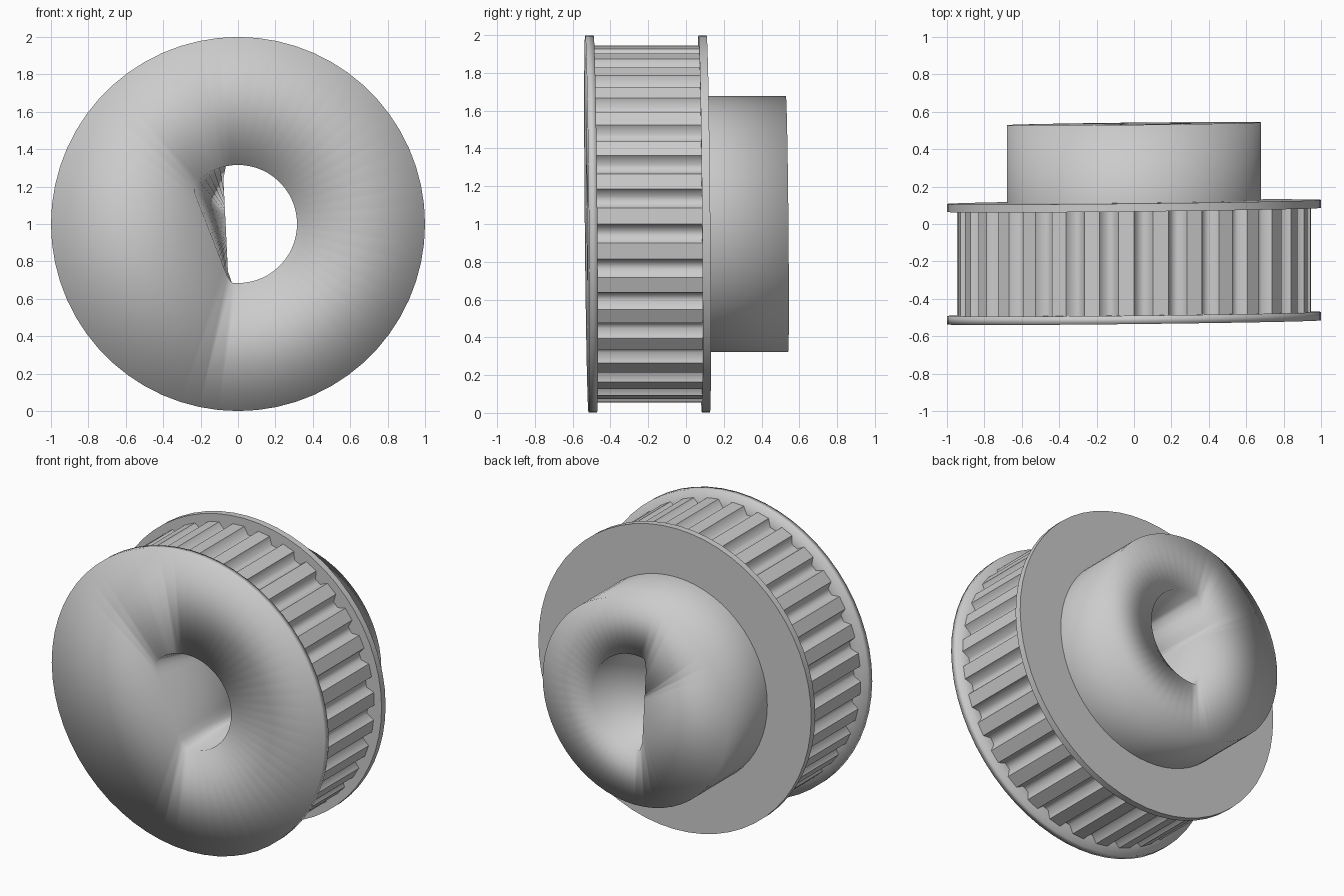
import bpy, bmesh, math
from math import cos, sin, tau

cube = bpy.data.objects.get("Cube")
if cube:
    bpy.data.objects.remove(cube, do_unlink=True)

# One plain metal for the whole pulley
metal = bpy.data.materials.new("grey metal")
metal.use_nodes = True
GREY = (0.6, 0.6, 0.6, 1)
metal.diffuse_color = GREY
metal.node_tree.nodes["Principled BSDF"].inputs["Base Color"].default_value = GREY


def circle(radius):
    return lambda t: radius


def flat_bore(radius, flat_distance, flat_angle):
    """Round bore cut off by one flat wall."""
    def r(t):
        c = cos(t - flat_angle)
        return min(radius, flat_distance / c) if c > 0.01 else radius
    return r


def loft(name, sections, angles, closed=False):
    """Skin rings of (radius function, y) about the axle; the axle leans a little."""
    bm = bmesh.new()
    rings = []
    for radius, y in sections:
        ring = []
        for t in angles:
            x, z = radius(t) * cos(t), radius(t) * sin(t)
            ring.append(bm.verts.new((x, y + 0.011 * x - 0.009 * z, z + 1)))
        rings.append(ring)
    pairs = list(zip(rings, rings[1:]))
    if closed:
        pairs.append((rings[-1], rings[0]))
    n = len(angles)
    for a, b in pairs:
        for i in range(n):
            j = (i + 1) % n
            bm.faces.new((a[i], a[j], b[j], b[i]))
    bmesh.ops.recalc_face_normals(bm, faces=bm.faces)
    mesh = bpy.data.meshes.new(name)
    bm.to_mesh(mesh)
    bm.free()
    mesh.materials.append(metal)
    obj = bpy.data.objects.new(name, mesh)
    bpy.context.collection.objects.link(obj)
    return obj


def smooth(obj, angle=None):
    bpy.ops.object.select_all(action="DESELECT")
    obj.select_set(True)
    bpy.context.view_layer.objects.active = obj
    if angle is None:
        bpy.ops.object.shade_smooth()
    else:
        bpy.ops.object.shade_smooth_by_angle(angle=math.radians(angle))


steps = [tau * i / 60 for i in range(60)]
front_bore = flat_bore(0.315, 0.155, math.radians(201.4))
back_bore = flat_bore(0.315, 0.066, math.radians(182.8))

# Front flange, bore and rear hub turned as one soft-shaded piece
core = loft("flange_bore_and_hub", [
    (circle(0.88), -0.48), (circle(0.998), -0.48), (circle(0.998), -0.525),
    (front_bore, -0.525), (back_bore, 0.535),
    (circle(0.677), 0.535), (circle(0.677), 0.09)], steps)
smooth(core)

# Rear flange
rear = loft("rear_flange", [
    (circle(0.6), 0.075), (circle(0.998), 0.075),
    (circle(0.998), 0.118), (circle(0.6), 0.118)], steps, closed=True)
smooth(rear, 40)

# Toothed barrel: rounded land and groove repeated around the rim
TEETH = 32
pitch = tau / TEETH
tooth = [(0.0, 0.945), (0.45, 0.945), (0.6, 0.895), (0.85, 0.895)]
tooth_angles, tooth_radius = [], {}
for k in range(TEETH):
    for part, r in tooth:
        t = (k + part) * pitch
        tooth_angles.append(t)
        tooth_radius[t] = r
barrel = loft("toothed_barrel", [
    (tooth_radius.get, -0.49), (tooth_radius.get, 0.085)], tooth_angles)
smooth(barrel, 60)
